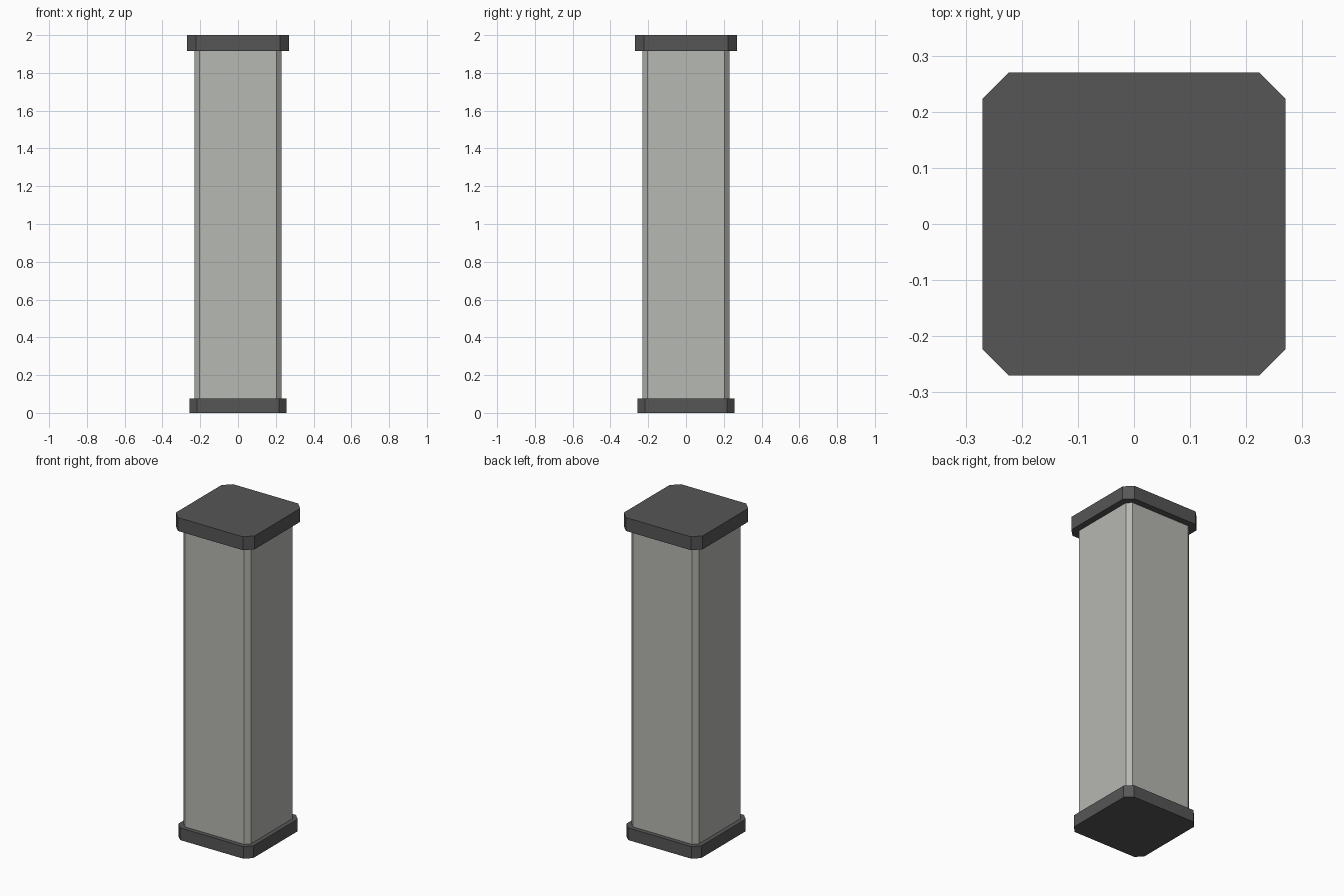
import bpy
import bmesh

if "Cube" in bpy.data.objects:
    bpy.data.objects.remove(bpy.data.objects["Cube"])


def make_material(name, rgb):
    mat = bpy.data.materials.new(name)
    mat.diffuse_color = (*rgb, 1.0)
    mat.use_nodes = True
    mat.node_tree.nodes["Principled BSDF"].inputs["Base Color"].default_value = mat.diffuse_color
    return mat


def chamfered_block(name, half, cut, z0, z1, mat):
    """Square block with its four upright corners cut at 45 degrees."""
    inner = half - cut
    profile = []
    for sx, sy in ((1, 1), (-1, 1), (-1, -1), (1, -1)):
        pair = [(sx * half, sy * inner), (sx * inner, sy * half)]
        profile += pair if sx * sy > 0 else pair[::-1]
    bm = bmesh.new()
    face = bm.faces.new([bm.verts.new((x, y, z0)) for x, y in profile])
    ext = bmesh.ops.extrude_face_region(bm, geom=[face], use_keep_orig=True)
    top = [v for v in ext["geom"] if isinstance(v, bmesh.types.BMVert)]
    bmesh.ops.translate(bm, verts=top, vec=(0, 0, z1 - z0))
    bmesh.ops.recalc_face_normals(bm, faces=bm.faces)
    mesh = bpy.data.meshes.new(name)
    bm.to_mesh(mesh)
    bm.free()
    mesh.materials.append(mat)
    obj = bpy.data.objects.new(name, mesh)
    bpy.context.collection.objects.link(obj)
    return obj


light_stone = make_material("light_stone", (0.47, 0.48, 0.445))
dark_trim = make_material("dark_trim", (0.093, 0.093, 0.093))

# Foot plate, shaft and wider cap
chamfered_block("base", 0.257, 0.04, 0.0, 0.075, dark_trim)
chamfered_block("shaft", 0.23, 0.027, 0.075, 1.917, light_stone)
chamfered_block("cap", 0.27, 0.047, 1.917, 2.0, dark_trim)
